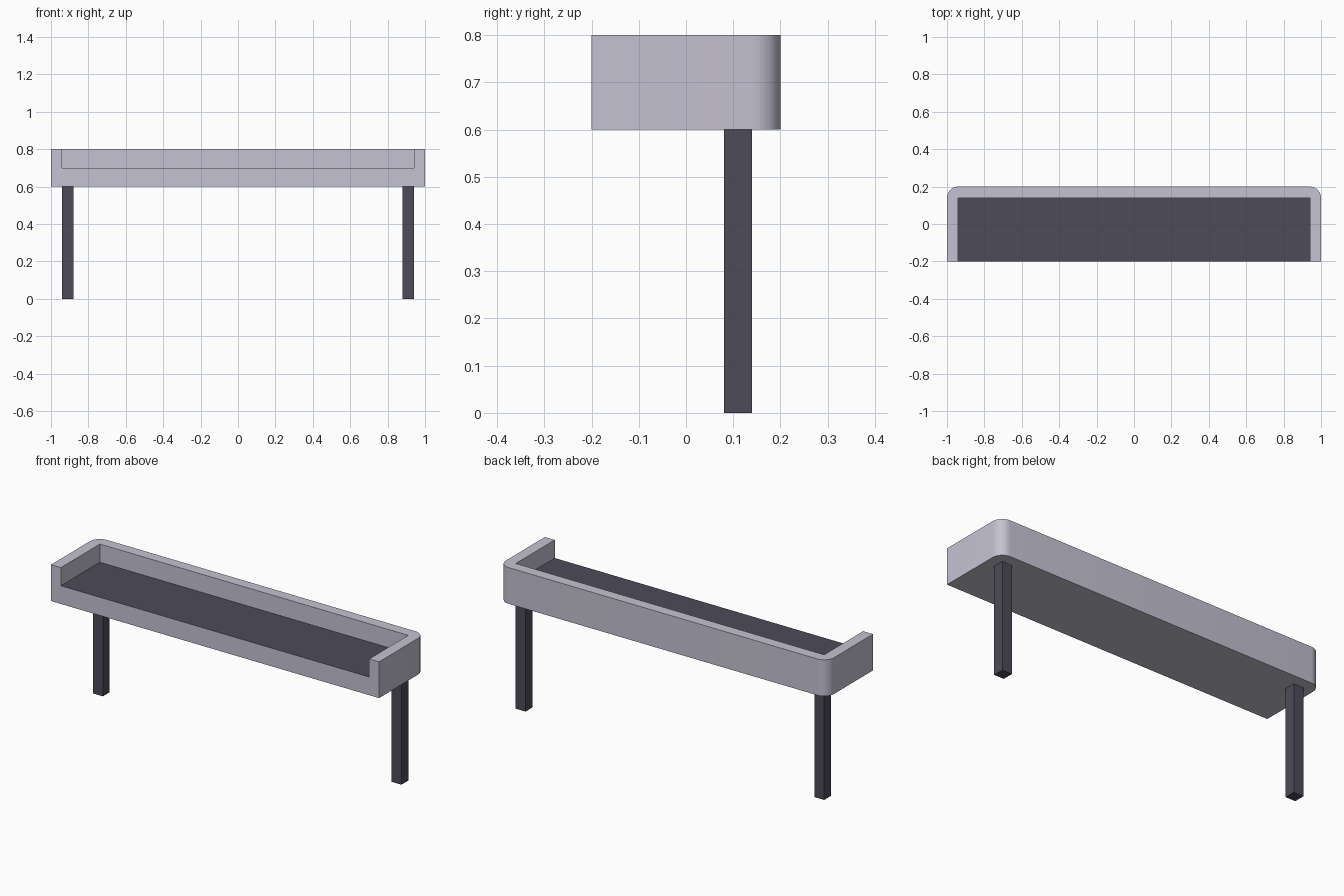
import bpy, bmesh, math

if "Cube" in bpy.data.objects:
    bpy.data.objects.remove(bpy.data.objects["Cube"])


def material(name, rgb):
    m = bpy.data.materials.new(name)
    m.diffuse_color = (*rgb, 1)
    m.use_nodes = True
    m.node_tree.nodes["Principled BSDF"].inputs["Base Color"].default_value = m.diffuse_color
    return m


LIGHT = material("light grey", (0.56, 0.54, 0.64))
DARK = material("dark grey", (0.075, 0.072, 0.098))


def prism(name, outline, z0, z1, mats):
    """Extrude a counter-clockwise xy outline from z0 to z1."""
    bm = bmesh.new()
    base = bm.faces.new([bm.verts.new((x, y, z0)) for x, y in outline])
    ext = bmesh.ops.extrude_face_region(bm, geom=[base], use_keep_orig=True)
    verts = [g for g in ext["geom"] if isinstance(g, bmesh.types.BMVert)]
    bmesh.ops.translate(bm, verts=verts, vec=(0, 0, z1 - z0))
    bmesh.ops.recalc_face_normals(bm, faces=bm.faces)
    me = bpy.data.meshes.new(name)
    bm.to_mesh(me)
    bm.free()
    for m in mats:
        me.materials.append(m)
    ob = bpy.data.objects.new(name, me)
    bpy.context.collection.objects.link(ob)
    return ob


def rect(x0, x1, y0, y1):
    return [(x0, y0), (x1, y0), (x1, y1), (x0, y1)]


# Tray body: square front, rounded back corners
R, N = 0.06, 10
outline = [(-1, -0.2), (1, -0.2)]
for cx, start in ((1 - R, 0), (-1 + R, 90)):
    for i in range(N + 1):
        a = math.radians(start + 90 * i / N)
        outline.append((cx + R * math.cos(a), 0.2 - R + R * math.sin(a)))
body = prism("tray_body", outline, 0.6, 0.8, [LIGHT, DARK])

# Recess open to the front, with a dark floor
cutter = prism("recess_cutter", rect(-0.94, 0.94, -0.3, 0.14), 0.7, 0.9, [LIGHT, DARK])
cutter.hide_render = True
for p in cutter.data.polygons:
    p.material_index = 1 if p.normal.z < -0.5 else 0
mod = body.modifiers.new("recess", "BOOLEAN")
mod.operation = "DIFFERENCE"
mod.solver = "EXACT"
mod.object = cutter
bpy.context.view_layer.objects.active = body
body.select_set(True)
bpy.ops.object.modifier_apply(modifier=mod.name)
bpy.data.objects.remove(cutter)
for p in body.data.polygons:
    floor = p.normal.z > 0.9 and abs(p.center.z - 0.7) < 0.01
    p.material_index = 1 if floor else 0
bpy.ops.object.shade_smooth_by_angle(angle=math.radians(30))

# Two square back legs
for side, s in (("left", -1), ("right", 1)):
    x0, x1 = sorted((s * 0.88, s * 0.94))
    prism(side + "_leg", rect(x0, x1, 0.08, 0.14), 0, 0.6, [DARK])
